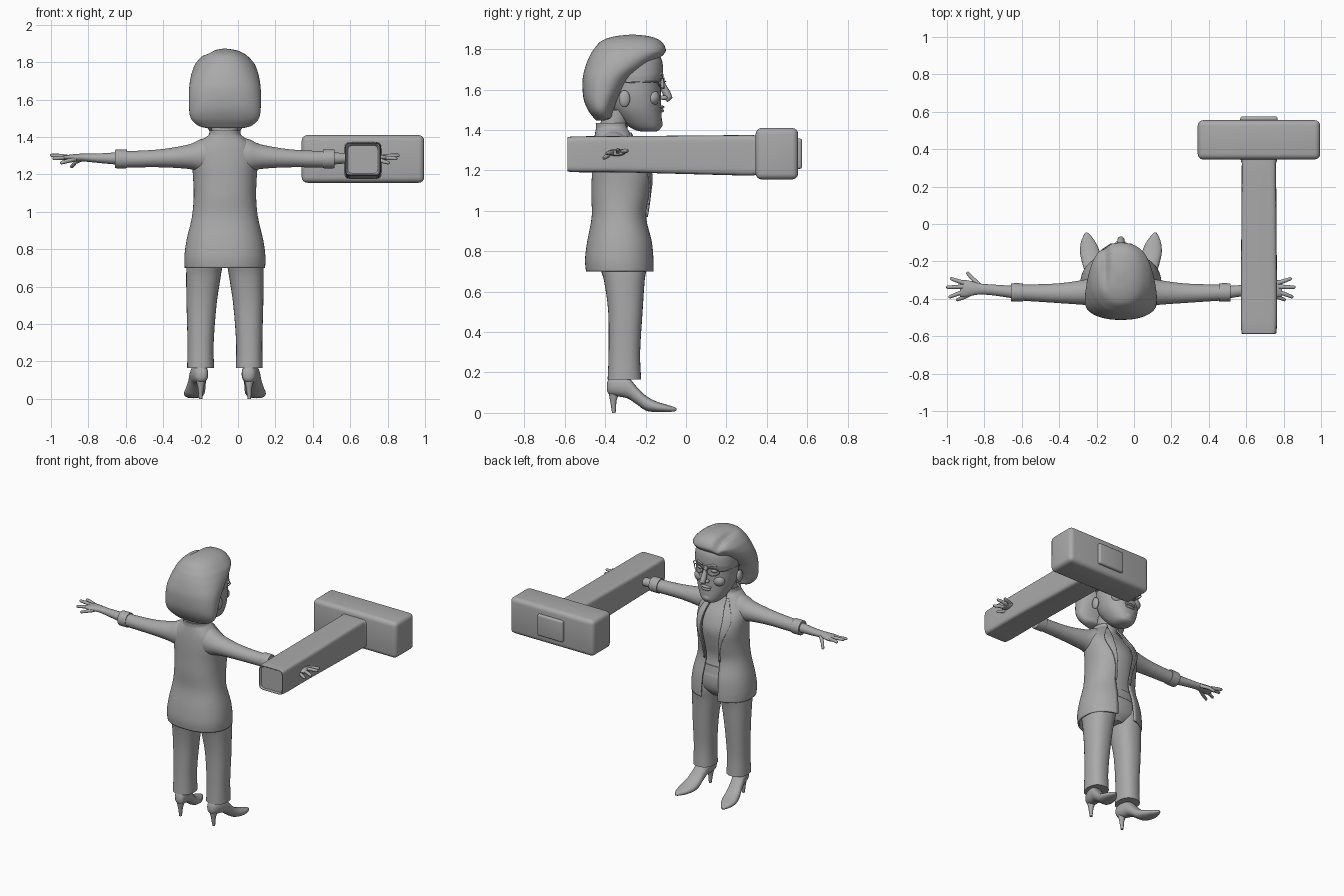
import bpy, bmesh, math
from mathutils import Vector

if "Cube" in bpy.data.objects:
    bpy.data.objects.remove(bpy.data.objects["Cube"])

grey = bpy.data.materials.new("plain_grey")
grey.diffuse_color = (0.4, 0.4, 0.4, 1)
grey.use_nodes = True
grey.node_tree.nodes["Principled BSDF"].inputs["Base Color"].default_value = grey.diffuse_color
BODY_X = -0.07          # the figure stands left of centre


def finish(name, bm, x=BODY_X, mirror=False, angle=40):
    bmesh.ops.recalc_face_normals(bm, faces=bm.faces)
    me = bpy.data.meshes.new(name)
    bm.to_mesh(me)
    bm.free()
    ob = bpy.data.objects.new(name, me)
    bpy.context.collection.objects.link(ob)
    ob.location.x = x
    me.materials.append(grey)
    if mirror:
        ob.modifiers.new("mirror", 'MIRROR')
    bpy.ops.object.select_all(action='DESELECT')
    ob.select_set(True)
    bpy.context.view_layer.objects.active = ob
    bpy.ops.object.shade_smooth_by_angle(angle=math.radians(angle))
    return ob


def resample(keys, steps):
    out = []
    for i in range(len(keys) - 1):
        a, b, c, d = (keys[max(0, min(len(keys) - 1, j))] for j in range(i - 1, i + 3))
        for s in range(steps):
            t = s / steps
            out.append([0.5 * (2*q + (r - p)*t + (2*p - 5*q + 4*r - w)*t*t
                               + (3*q - p - 3*r + w)*t**3) for p, q, r, w in zip(a, b, c, d)])
    return out + [list(keys[-1])]


def skin(bm, rings, closed=True, caps=True, loop=False):
    vs = [[bm.verts.new(p) for p in r] for r in rings]
    n = len(vs[0])
    pairs = list(zip(vs, vs[1:])) + ([(vs[-1], vs[0])] if loop else [])
    for a, b in pairs:
        for i in range(n if closed else n - 1):
            j = (i + 1) % n
            bm.faces.new((a[i], a[j], b[j], b[i]))
    if caps and closed and not loop:
        bm.faces.new(vs[0])
        bm.faces.new(vs[-1])


def loft(name, axis, keys, n=32, steps=4, power=2, arc=None, grow=0, rule=None, **kw):
    """Rings along an axis; key = (position, centre u, centre v, radius u, radius v)."""
    rings = []
    for t, cu, cv, ru, rv in resample(keys, steps):
        lo, hi = arc(t) if arc else (0, 2 * math.pi)
        ring = []
        for i in range(n):
            a = lo + (hi - lo) * i / (n - 1 if arc else n)
            c, s = math.cos(a), math.sin(a)
            u = cu + (ru + grow) * math.copysign(abs(c) ** (2 / power), c)
            v = cv + (rv + grow) * math.copysign(abs(s) ** (2 / power), s)
            p = {'x': (t, u, v), 'y': (u, t, v), 'z': (u, v, t)}[axis]
            ring.append(rule(*p) if rule else p)
        rings.append(ring)
    bm = bmesh.new()
    skin(bm, rings, closed=arc is None)
    return finish(name, bm, **kw)


def tube(name, pts, radii, n=10, loop=False, **kw):
    pts = [Vector(p) for p in pts]
    m, rings = len(pts), []
    for i, p in enumerate(pts):
        a = pts[(i - 1) % m] if loop or i else p
        b = pts[(i + 1) % m] if loop or i < m - 1 else p
        d = (b - a).normalized()
        u = d.cross(Vector((0.12, 1, 0.05)) if abs(d.y) < 0.8 else Vector((1, 0, 0))).normalized()
        w = d.cross(u)
        r = radii[i] if isinstance(radii, (list, tuple)) else radii
        rings.append([p + r * (u * math.cos(k * math.tau / n) + w * math.sin(k * math.tau / n))
                      for k in range(n)])
    bm = bmesh.new()
    skin(bm, rings, loop=loop)
    return finish(name, bm, **kw)


def blob(name, centre, size, **kw):
    bm = bmesh.new()
    bmesh.ops.create_uvsphere(bm, u_segments=20, v_segments=12, radius=1)
    for v in bm.verts:
        v.co = Vector(centre) + Vector([a * b for a, b in zip(v.co, size)])
    return finish(name, bm, **kw)


def box(name, centre, size, bevel):
    bm = bmesh.new()
    bmesh.ops.create_cube(bm, size=1)
    for v in bm.verts:
        v.co = Vector(centre) + Vector([a * b for a, b in zip(v.co, size)])
    bmesh.ops.bevel(bm, geom=bm.edges[:], offset=bevel, segments=4, profile=0.5, affect='EDGES')
    return finish(name, bm, x=0)


# Hammer: long handle, block head, front cap
loft("hammer_handle", 'y', [(-.577, .668, 1.28, .08, .075), (-.565, .668, 1.28, .095, .088),
     (-.3, .668, 1.28, .096, .09), (.28, .668, 1.275, .092, .1), (.33, .668, 1.275, .094, .098),
     (.36, .668, 1.275, .105, .1)], n=48, power=8, x=0)
box("hammer_head", (.668, .45, 1.283), (.655, .21, .255), .03)
box("hammer_cap", (.668, .55, 1.283), (.2, .05, .15), .012)

# Jacket: open shell with lapels
jacket = [(.70, 0, -.325, .21, .165), (.76, 0, -.328, .212, .167), (.85, 0, -.327, .2, .157),
          (.97, 0, -.33, .172, .132), (1.08, 0, -.322, .162, .142), (1.18, 0, -.315, .165, .146),
          (1.27, 0, -.33, .17, .128), (1.34, 0, -.352, .15, .1), (1.385, 0, -.36, .11, .085),
          (1.41, 0, -.365, .082, .076), (1.435, 0, -.368, .078, .074)]


def gap(t):             # half angle of the front opening
    return .26 + .16 * math.exp(-((t - 1.22) / .14) ** 2) + max(0, t - 1.34) * 3


def thicken(ob, t):
    m = ob.modifiers.new("cloth", 'SOLIDIFY')
    m.thickness, m.offset = t, 0


thicken(loft("jacket", 'z', jacket, n=56, power=2.3,
             arc=lambda t: (math.pi/2 + gap(t), math.pi*2.5 - gap(t))), .01)


def lapel_arc(t):
    w = .04 + .3 * math.exp(-((t - 1.26) / .12) ** 2)
    return math.pi/2 - gap(t) - w, math.pi/2 - gap(t) + .02


thicken(loft("lapel", 'z', jacket[3:9], n=10, power=2.3, grow=.009, arc=lapel_arc, mirror=True), .008)

# Shirt, pelvis and neck
loft("shirt", 'z', [(z, x, y, a - .016, b - .016) for z, x, y, a, b in jacket[2:9]], n=40, power=2.2)
loft("pelvis", 'z', [(.7, 0, -.31, .06, .08), (.75, 0, -.315, .16, .12), (.82, 0, -.32, .18, .135),
                     (.92, 0, -.325, .165, .125)], n=32, power=2.3)
loft("neck", 'z', [(1.3, 0, -.35, .085, .08), (1.4, 0, -.36, .07, .068), (1.5, 0, -.33, .075, .08)])

# Sleeves, cuffs, hands and fingers
loft("sleeve", 'x', [(.05, -.36, 1.3, .085, .105), (.13, -.36, 1.3, .082, .088),
     (.19, -.365, 1.295, .068, .066), (.33, -.37, 1.287, .053, .049), (.48, -.368, 1.282, .045, .044),
     (.575, -.365, 1.282, .042, .044)], mirror=True)
loft("cuff", 'x', [(.525, -.366, 1.283, .047, .048), (.53, -.366, 1.283, .049, .05),
     (.58, -.366, 1.283, .049, .05), (.587, -.366, 1.283, .046, .047)], mirror=True)
loft("hand", 'x', [(.56, -.366, 1.285, .034, .034), (.68, -.353, 1.287, .029, .025),
     (.75, -.348, 1.29, .029, .021), (.79, -.345, 1.29, .037, .02), (.835, -.345, 1.288, .046, .017),
     (.86, -.345, 1.288, .042, .011)], n=20, mirror=True)
fingers = {"thumb": ((.76, -.325, 1.285), (.8, -.285, 1.265), (.82, -.262, 1.24)),
           "index_finger": ((.84, -.315, 1.292), (.88, -.302, 1.297), (.908, -.292, 1.297)),
           "middle_finger": ((.84, -.335, 1.292), (.89, -.337, 1.3), (.928, -.338, 1.302)),
           "ring_finger": ((.84, -.362, 1.288), (.88, -.376, 1.288), (.916, -.39, 1.285)),
           "little_finger": ((.8, -.37, 1.282), (.84, -.392, 1.272), (.875, -.405, 1.262))}
for name, (a, b, c) in fingers.items():
    tip = Vector(c) + (Vector(c) - Vector(b)).normalized() * .006
    tube(name, [a, b, c, tip], [.013, .011, .009, .004], mirror=True)

# Trousers, shoes and heels
loft("trouser_leg", 'z', [(.165, .13, -.305, .072, .083), (.3, .13, -.305, .07, .078),
     (.5, .125, -.3, .08, .085), (.65, .115, -.305, .092, .1), (.72, .108, -.31, .096, .115),
     (.8, .1, -.315, .095, .12)], power=2.3, mirror=True)
loft("shoe", 'y', [(y, .13 + (y + .36) * .17, (a + b) / 2, w, (a - b) / 2) for y, a, b, w in (
     (-.392, .14, .11, .012), (-.38, .172, .092, .032), (-.34, .185, .082, .044),
     (-.29, .18, .072, .046), (-.245, .13, .043, .047), (-.2, .086, .012, .052), (-.15, .058, .004, .053),
     (-.1, .042, .004, .04), (-.06, .03, .007, .018), (-.046, .022, .012, .005))],
     n=24, power=2.3, mirror=True)
tube("heel", [(.128, -.355, .125), (.129, -.36, .06), (.13, -.357, .0)], [.034, .016, .009], mirror=True)

# Head and face
loft("head", 'z', [(1.392, 0, -.185, .03, .035), (1.405, 0, -.195, .06, .068),
     (1.44, 0, -.215, .088, .095), (1.5, 0, -.24, .118, .118), (1.57, 0, -.25, .134, .126),
     (1.64, 0, -.25, .138, .127), (1.68, 0, -.25, .14, .137), (1.76, 0, -.255, .13, .13),
     (1.82, 0, -.27, .08, .08)], n=40, power=2.2)
blob("chin", (0, -.15, 1.432), (.045, .035, .032))
tube("nose", [(0, -.127, 1.66), (0, -.115, 1.62), (0, -.095, 1.58), (0, -.085, 1.562), (0, -.1, 1.546)],
     [.012, .016, .02, .019, .012], n=14)
blob("nostril", (.019, -.11, 1.56), (.013, .018, .012), mirror=True)
blob("upper_lip", (0, -.125, 1.513), (.042, .018, .009))
blob("lower_lip", (0, -.127, 1.496), (.036, .018, .01))
blob("cheek", (.07, -.165, 1.56), (.045, .035, .04), mirror=True)
blob("eye", (.053, -.142, 1.635), (.028, .02, .016), mirror=True)
tube("eyebrow", [(.02, -.116, 1.668), (.055, -.121, 1.68), (.092, -.148, 1.668)], [.006, .008, .004], mirror=True)
blob("ear", (.137, -.305, 1.555), (.016, .028, .042), mirror=True)

# Glasses
tube("glasses_rim", [(.056 + .042 * math.cos(a), -.108 - .028 * max(0, math.cos(a)), 1.632 + .026 * math.sin(a))
     for a in (k * math.tau / 28 for k in range(28))], .003, n=6, loop=True, mirror=True)
tube("glasses_bridge", [(-.016, -.108, 1.638), (0, -.1, 1.642), (.016, -.108, 1.638)], .003, n=6)
tube("glasses_arm", [(.098, -.136, 1.638), (.128, -.165, 1.64), (.142, -.3, 1.635)], .003, n=6, mirror=True)


# Bobbed hair with a side parting
def parting(x, y, z):
    k = math.exp(-((x + .085) / .022) ** 2) * max(0, min(1, (y + .36) / .12)) * (z > 1.74)
    return x, y - .012 * k, z - .022 * k


loft("hair", 'z', [(1.448, 0, -.425, .1, .02), (1.462, 0, -.413, .145, .045), (1.5, 0, -.422, .182, .064),
     (1.56, 0, -.418, .192, .09), (1.65, 0, -.391, .192, .121), (1.72, 0, -.338, .183, .158),
     (1.77, 0, -.295, .168, .18), (1.80, 0, -.278, .152, .178), (1.84, 0, -.272, .112, .148),
     (1.863, 0, -.267, .065, .09), (1.872, 0, -.265, .012, .015)],
     n=72, steps=5, power=2.3, rule=parting, angle=60)
